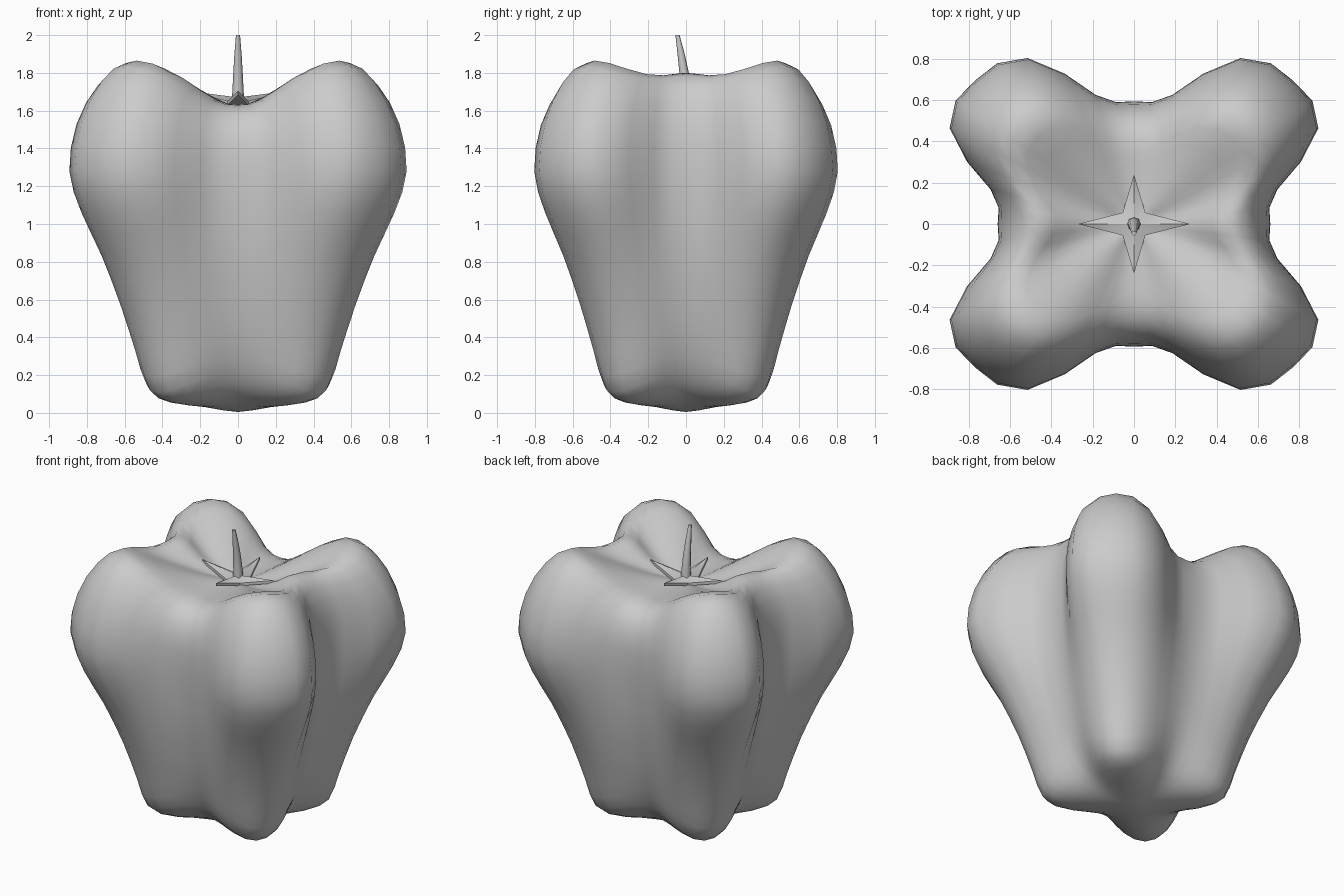
import bpy, bmesh, math
from mathutils import Vector

cube = bpy.data.objects.get("Cube")
if cube:
    bpy.data.objects.remove(cube, do_unlink=True)

grey = bpy.data.materials.new("plain grey")
grey.use_nodes = True
colour = (0.6, 0.6, 0.6, 1)
grey.diffuse_color = colour
grey.node_tree.nodes["Principled BSDF"].inputs["Base Color"].default_value = colour


def finish(name, bm, sharp):
    """Turn a bmesh into a smooth-shaded grey object."""
    bmesh.ops.recalc_face_normals(bm, faces=bm.faces[:])
    mesh = bpy.data.meshes.new(name)
    bm.to_mesh(mesh)
    bm.free()
    mesh.materials.append(grey)
    obj = bpy.data.objects.new(name, mesh)
    bpy.context.collection.objects.link(obj)
    bpy.ops.object.select_all(action="DESELECT")
    obj.select_set(True)
    bpy.context.view_layer.objects.active = obj
    bpy.ops.object.shade_smooth_by_angle(angle=math.radians(sharp))
    return obj


def skin(bm, rings, first=None, last=None):
    """Bridge rings of points, closing the ends to single points or caps."""
    loops = [[bm.verts.new(p) for p in ring] for ring in rings]
    n = len(loops[0])
    for a, b in zip(loops, loops[1:]):
        for i in range(n):
            j = (i + 1) % n
            bm.faces.new((a[i], a[j], b[j], b[i]))
    for loop, tip in ((loops[0], first), (loops[-1], last)):
        if tip is None:
            bm.faces.new(loop)
        else:
            v = bm.verts.new(tip)
            for i in range(n):
                bm.faces.new((loop[i], loop[(i + 1) % n], v))


def spline(rows, steps):
    """Catmull-Rom interpolation through profile rows."""
    out = []
    for i in range(len(rows) - 1):
        a, b, c, d = (rows[min(max(k, 0), len(rows) - 1)] for k in range(i - 1, i + 3))
        for s in range(steps):
            t = s / steps
            out.append([q + t / 2 * (r - p + t * (2 * p - 5 * q + 4 * r - u
                        + t * (3 * (q - r) + u - p)))
                        for p, q, r, u in zip(a, b, c, d)])
    return out + [rows[-1]]


# Body: lobe radius, lobe height, groove radius, side and front groove height,
# and how broad the lobes are
profile = [
    (0, .005, 0, .005, .005, 0),
    (.2, .03, .17, .03, .03, 0),
    (.46, .05, .33, .1, .1, 0),
    (.6, .11, .43, .22, .22, 0),
    (.67, .3, .5, .38, .38, 0),
    (.76, .55, .56, .58, .58, .2),
    (.89, .83, .615, .84, .84, .5),
    (1.02, 1.06, .645, 1.07, 1.07, .9),
    (1.09, 1.28, .66, 1.29, 1.27, 1.2),
    (1.045, 1.54, .645, 1.53, 1.45, 1.1),
    (.92, 1.76, .57, 1.73, 1.58, .7),
    (.76, 1.865, .45, 1.8, 1.63, .3),
    (.55, 1.79, .3, 1.71, 1.63, .2),
    (.27, 1.685, .16, 1.65, 1.625, .2),
    (0, 1.62, 0, 1.62, 1.62, .2),
]
SEGMENTS = 48
rings = []
for lobe_r, lobe_z, groove_r, side_z, front_z, broad in spline(profile, 2)[1:-1]:
    ring = []
    for i in range(SEGMENTS):
        a = math.tau * i / SEGMENTS
        s = math.sin(2 * a) ** 2
        w = s + broad * (s * s * (3 - 2 * s) - s)
        r = groove_r + (lobe_r - groove_r) * w
        groove_z = front_z + (side_z - front_z) * math.cos(a) ** 4
        z = groove_z + (lobe_z - groove_z) * max(w, 0) ** 1.5
        ring.append((r * math.cos(a), .9 * r * math.sin(a), z))
    rings.append(ring)
bm = bmesh.new()
skin(bm, rings, (0, 0, profile[0][1]), (0, 0, profile[-1][1]))
finish("pepper_body", bm, 80)

# Stem: tapered tube leaning towards the front
bm = bmesh.new()
stem = [(0, 1.61, .036), (0, 1.7, .03), (-.01, 1.8, .025),
        (-.026, 1.9, .019), (-.045, 2, .011)]
skin(bm, [[(r * math.cos(math.tau * i / 8), y + r * math.sin(math.tau * i / 8), z)
           for i in range(8)] for y, z, r in stem])
finish("stem", bm, 50)

# Calyx: four-pointed star with upturned tips and a ridge along each point
bm = bmesh.new()
outline = []
for i in range(8):
    a = math.tau * i / 8
    if i % 2:
        outline.append(Vector((.055 * math.copysign(1, math.cos(a)),
                               .055 * math.copysign(1, math.sin(a)), 1.65)))
    else:
        reach = .27 if i % 4 == 0 else .24
        outline.append(Vector((reach * math.cos(a), reach * math.sin(a), 1.705)))
drop = Vector((0, 0, .02))
skin(bm, [[p - drop for p in outline], outline], (0, 0, 1.62), (0, 0, 1.67))
finish("calyx", bm, 50)
